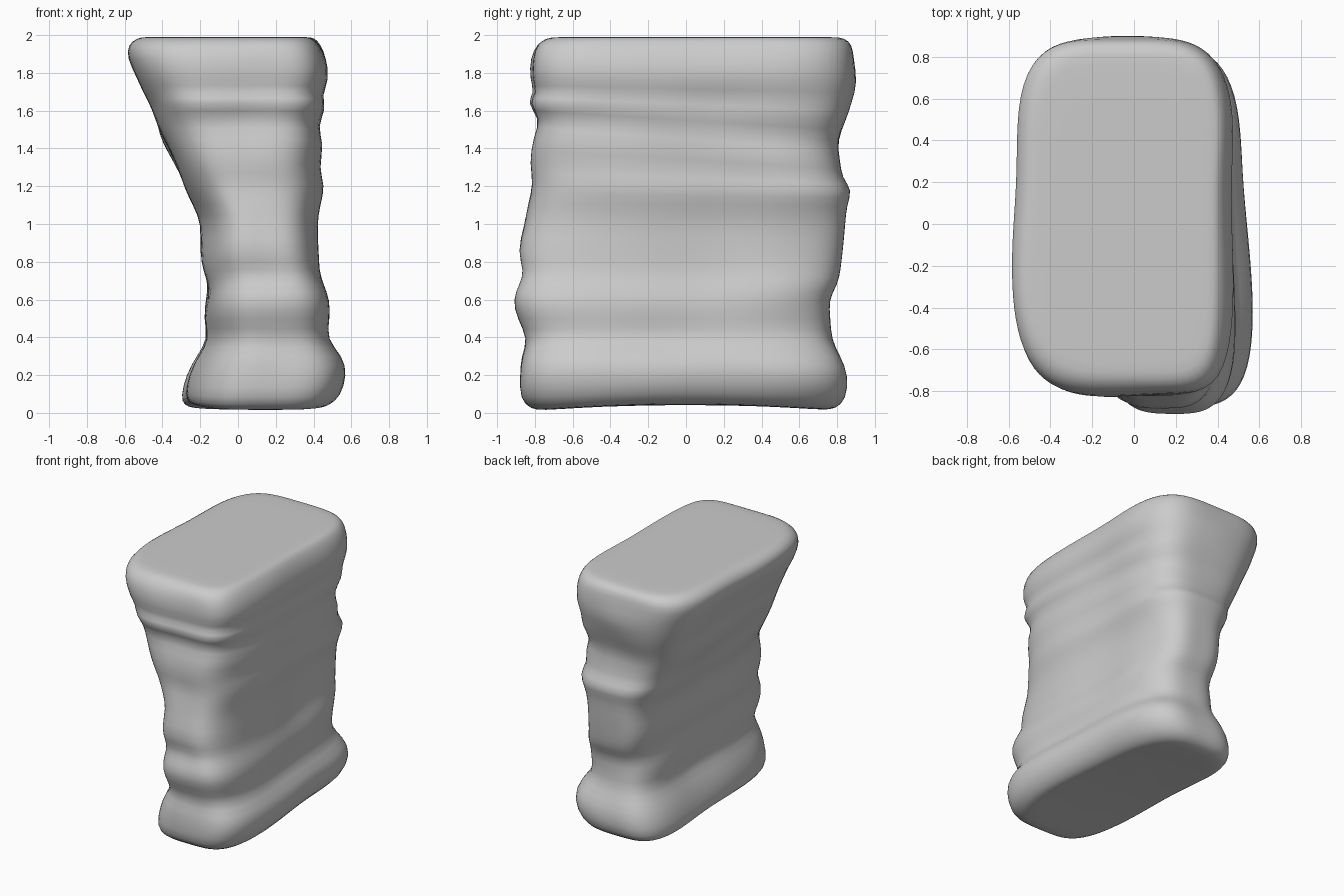
import bpy, bmesh, math
from mathutils import Vector, noise

if "Cube" in bpy.data.objects:
    bpy.data.objects.remove(bpy.data.objects["Cube"])

# Height, x min, x max, y min, y max of the eroded pillar
ROWS = [
    (0.02, -0.31, 0.50, -0.82, 0.79), (0.07, -0.33, 0.56, -0.88, 0.85),
    (0.20, -0.30, 0.60, -0.88, 0.86), (0.30, -0.25, 0.57, -0.87, 0.82),
    (0.39, -0.18, 0.48, -0.83, 0.76), (0.50, -0.21, 0.50, -0.88, 0.76),
    (0.60, -0.20, 0.50, -0.91, 0.75), (0.68, -0.19, 0.47, -0.88, 0.80),
    (0.75, -0.21, 0.44, -0.86, 0.82), (0.85, -0.23, 0.43, -0.90, 0.83),
    (1.00, -0.21, 0.42, -0.85, 0.84), (1.10, -0.25, 0.45, -0.83, 0.85),
    (1.20, -0.30, 0.47, -0.80, 0.88), (1.28, -0.33, 0.43, -0.82, 0.82),
    (1.40, -0.39, 0.46, -0.81, 0.82), (1.50, -0.44, 0.42, -0.77, 0.81),
    (1.60, -0.47, 0.48, -0.84, 0.85), (1.67, -0.51, 0.45, -0.79, 0.87),
    (1.76, -0.55, 0.50, -0.83, 0.90), (1.88, -0.61, 0.49, -0.82, 0.89),
    (1.95, -0.60, 0.46, -0.79, 0.88), (1.985, -0.55, 0.43, -0.74, 0.84),
]
SEGMENTS = 56


def bell(v, centre, width):
    return math.exp(-((v - centre) / width) ** 2)


def corner_power(c, s, t):
    # Squareness of each corner: base value blending to top value
    if s < 0:
        base, top = (3.6, 8.0) if c > 0 else (3.8, 3.2)
    else:
        base, top = (3.6, 4.0) if c > 0 else (3.8, 4.5)
    return base + (top - base) * max(0, (t - 0.6) / 0.4)


def section(row, scale=1.0):
    z, x0, x1, y0, y1 = row
    t = z / 2
    skew = -0.06 + 0.09 * t
    cx, cy = (x0 + x1) / 2, (y0 + y1) / 2
    a = (x1 - x0) / 2 - abs(skew) * 0.6
    b = (y1 - y0) / 2
    points = []
    for i in range(SEGMENTS):
        ang = 2 * math.pi * i / SEGMENTS
        c, s = math.cos(ang), math.sin(ang)
        p = corner_power(c, s, t)
        r = scale * (abs(c) ** p + abs(s) ** p) ** (-1 / p)
        x, y = cx + a * c * r + skew * s * r, cy + b * s * r
        # Side pinch and the gouge at the front left of the waist
        x -= 0.02 * c * bell(y, 0.2, 0.35)
        if c < 0:
            x += 0.06 * bell(z, 1.05, 0.25) * bell(y, -0.85, 0.35) * abs(c)
        # Slanted strata and the slightly arched foot
        h = z - 0.08 * y * bell(z, 1.45, 0.22)
        h += 0.035 * bell(z, 0, 0.1) * (1 - min(1, (y / 0.8) ** 2))
        # Weathering, stretched along the strata
        if 0.1 < z < 1.9:
            n = noise.noise(Vector((x * 2.5, y * 2, h * 5)))
            x += 0.022 * n * c
            y += 0.022 * n * s
        points.append((x, y, h))
    return points


# Lofted stone pillar
bm = bmesh.new()
bottom, top = ROWS[0], ROWS[-1]
rings = [section((0.01,) + bottom[1:], k) for k in (0.35, 0.7, 0.93)]
rings += [section(row) for row in ROWS]
rings += [section((1.99,) + top[1:], k) for k in (0.93, 0.7, 0.35)]
loops = [[bm.verts.new(p) for p in ring] for ring in rings]
for lower, upper in zip(loops, loops[1:]):
    for i in range(SEGMENTS):
        j = (i + 1) % SEGMENTS
        bm.faces.new((lower[i], lower[j], upper[j], upper[i]))
bm.faces.new(loops[0][::-1])
bm.faces.new(loops[-1])
for f in bm.faces:
    f.smooth = True
mesh = bpy.data.meshes.new("stone_pillar")
bm.to_mesh(mesh)
bm.free()
pillar = bpy.data.objects.new("stone_pillar", mesh)
bpy.context.collection.objects.link(pillar)
sub = pillar.modifiers.new("smooth", 'SUBSURF')
sub.levels = sub.render_levels = 1
